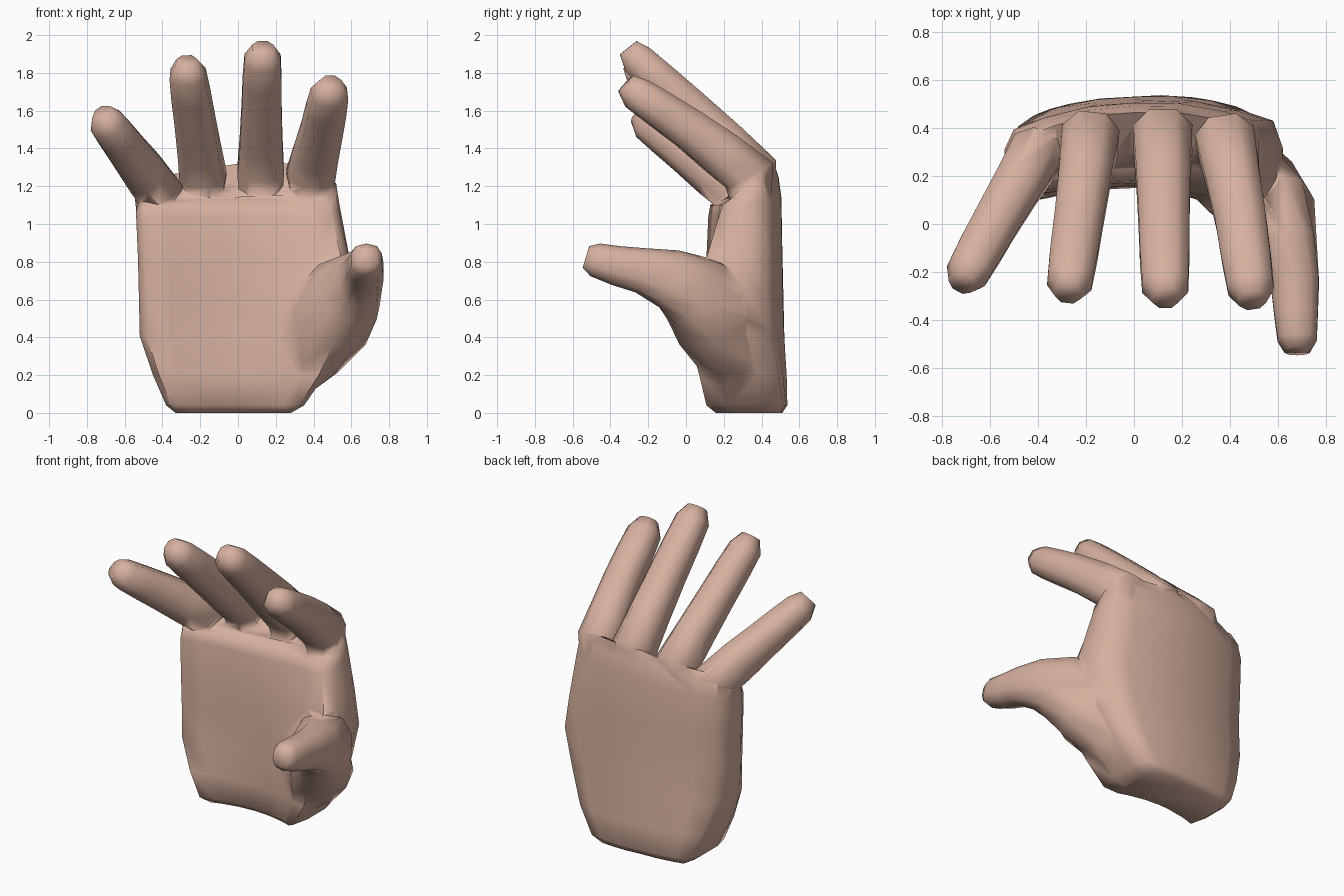
import bpy, bmesh, math
from mathutils import Vector

if "Cube" in bpy.data.objects:
    bpy.data.objects.remove(bpy.data.objects["Cube"])

skin = bpy.data.materials.new("skin")
skin.diffuse_color = (0.68, 0.44, 0.35, 1)
skin.use_nodes = True
skin.node_tree.nodes["Principled BSDF"].inputs["Base Color"].default_value = skin.diffuse_color


def loft(name, rings):
    """Skin a list of equal-length point rings and cap both ends."""
    bm = bmesh.new()
    rows = [[bm.verts.new(p) for p in ring] for ring in rings]
    n = len(rows[0])
    for a, b in zip(rows, rows[1:]):
        for i in range(n):
            j = (i + 1) % n
            bm.faces.new((a[i], a[j], b[j], b[i]))
    bm.faces.new(rows[0])
    bm.faces.new(rows[-1])
    bmesh.ops.recalc_face_normals(bm, faces=bm.faces)
    mesh = bpy.data.meshes.new(name)
    bm.to_mesh(mesh)
    bm.free()
    mesh.materials.append(skin)
    ob = bpy.data.objects.new(name, mesh)
    bpy.context.collection.objects.link(ob)
    return ob


def tube(name, path, side_ref=None, sides=8, square=0.8):
    """Path entries: x, y, z, half width, half thickness."""
    pts = [Vector(p[:3]) for p in path]
    rings = []
    for i, (x, y, z, rw, rh) in enumerate(path):
        t = Vector((0, 0, 0))
        if i > 0:
            t += (pts[i] - pts[i - 1]).normalized()
        if i < len(pts) - 1:
            t += (pts[i + 1] - pts[i]).normalized()
        t.normalize()
        side = Vector(side_ref) if side_ref else t.cross(Vector((0, 0, 1)))
        side = (side - t * side.dot(t)).normalized()
        up = side.cross(t)
        ring = []
        for k in range(sides):
            ang = 2 * math.pi * (k + 0.5) / sides
            c, s = math.cos(ang), math.sin(ang)
            c = math.copysign(abs(c) ** square, c)
            s = math.copysign(abs(s) ** square, s)
            ring.append(pts[i] + side * c * rw + up * s * rh)
        rings.append(ring)
    return loft(name, rings)


# Palm: z front, z back, x left, x right, y front, y back, arch of back, thumb-side swell
palm_rows = [
    (0.00, 0.00, -0.33, 0.28, 0.15, 0.50, 0.04, 0.00),
    (0.04, 0.04, -0.38, 0.35, 0.10, 0.53, 0.06, 0.00),
    (0.20, 0.20, -0.45, 0.46, 0.09, 0.53, 0.09, -0.03),
    (0.40, 0.43, -0.52, 0.56, 0.10, 0.52, 0.13, -0.10),
    (0.62, 0.65, -0.525, 0.62, 0.10, 0.515, 0.14, -0.07),
    (0.82, 0.86, -0.53, 0.585, 0.10, 0.51, 0.13, 0.00),
    (1.04, 1.14, -0.54, 0.535, 0.11, 0.505, 0.13, 0.06),
    (1.10, 1.25, -0.53, 0.52, 0.12, 0.49, 0.13, 0.07),
    (1.13, 1.32, -0.47, 0.48, 0.17, 0.465, 0.11, 0.06),
]
us = (-0.93, -0.7, -0.35, 0, 0.35, 0.7, 0.93)
rings = []
for zf, zb, xl, xr, yf, yb, arch, swell in palm_rows:
    def point(u, back):
        front_y = yf + 0.06 * (1 - u * u) + swell * max(u, 0)
        back_y = yb - arch * u * u + 0.04 * max(u, 0)
        lower = (zb - zf) * 0.4 * max(-u, 0)
        y = front_y + (back_y - front_y) * back
        return Vector((xl + (xr - xl) * (u + 1) / 2, y, zf + (zb - zf - lower) * back))
    rings.append([point(u, 1) for u in us] + [point(1, 0.75), point(1, 0.3)]
                 + [point(u, 0) for u in reversed(us)] + [point(-1, 0.3), point(-1, 0.75)])
hand = loft("hand", rings)


def finger(name, base, mid, tip, w, side):
    """Finger bending forward at the knuckle and tapering to a blunt tip."""
    b, m, t = Vector(base), Vector(mid), Vector(tip)
    d = (t - m).normalized()
    root = b + Vector((0, 0.015, -0.18))
    path = [(*root, w * 1.05, 0.10),
            (*b, w * 1.22, 0.145),
            (*b.lerp(m, 0.45), w * 1.12, 0.13),
            (*m, w * 1.05, 0.115),
            (*m.lerp(t, 0.55), w * 1.02, 0.105),
            (*t, w * 0.95, 0.095),
            (*(t + d * 0.07 + Vector((0, 0, 0.015))), w * 0.55, 0.06)]
    return tube(name, path, side, square=0.85)


parts = [
    finger("index_finger", (0.385, 0.335, 1.26), (0.445, 0.02, 1.50), (0.485, -0.26, 1.69), 0.108, (1, 0.15, 0)),
    finger("middle_finger", (0.12, 0.355, 1.28), (0.125, 0.02, 1.61), (0.13, -0.255, 1.87), 0.108, (1, 0, 0)),
    finger("ring_finger", (-0.185, 0.345, 1.25), (-0.23, 0.02, 1.555), (-0.267, -0.235, 1.795), 0.105, (1, -0.1, 0)),
    finger("little_finger", (-0.42, 0.275, 1.17), (-0.575, 0.01, 1.375), (-0.69, -0.195, 1.53), 0.10, (1, -0.5, 0)),
    # Thumb with its fleshy root
    tube("thumb", [
        (0.28, 0.27, 0.14, 0.10, 0.10),
        (0.36, 0.24, 0.30, 0.16, 0.19),
        (0.48, 0.16, 0.49, 0.20, 0.23),
        (0.58, 0.05, 0.64, 0.18, 0.21),
        (0.645, -0.09, 0.71, 0.12, 0.16),
        (0.67, -0.24, 0.755, 0.105, 0.12),
        (0.675, -0.37, 0.78, 0.095, 0.105),
        (0.68, -0.48, 0.81, 0.085, 0.09),
        (0.68, -0.53, 0.825, 0.055, 0.06)], sides=10),
]

# Fuse everything into one skin
bpy.context.view_layer.objects.active = hand
for part in parts:
    mod = hand.modifiers.new("fuse", "BOOLEAN")
    mod.operation = "UNION"
    mod.solver = "EXACT"
    mod.object = part
    bpy.ops.object.modifier_apply(modifier=mod.name)
    bpy.data.objects.remove(part)

bpy.ops.object.select_all(action="DESELECT")
hand.select_set(True)
bpy.ops.object.shade_smooth_by_angle(angle=math.radians(75))
